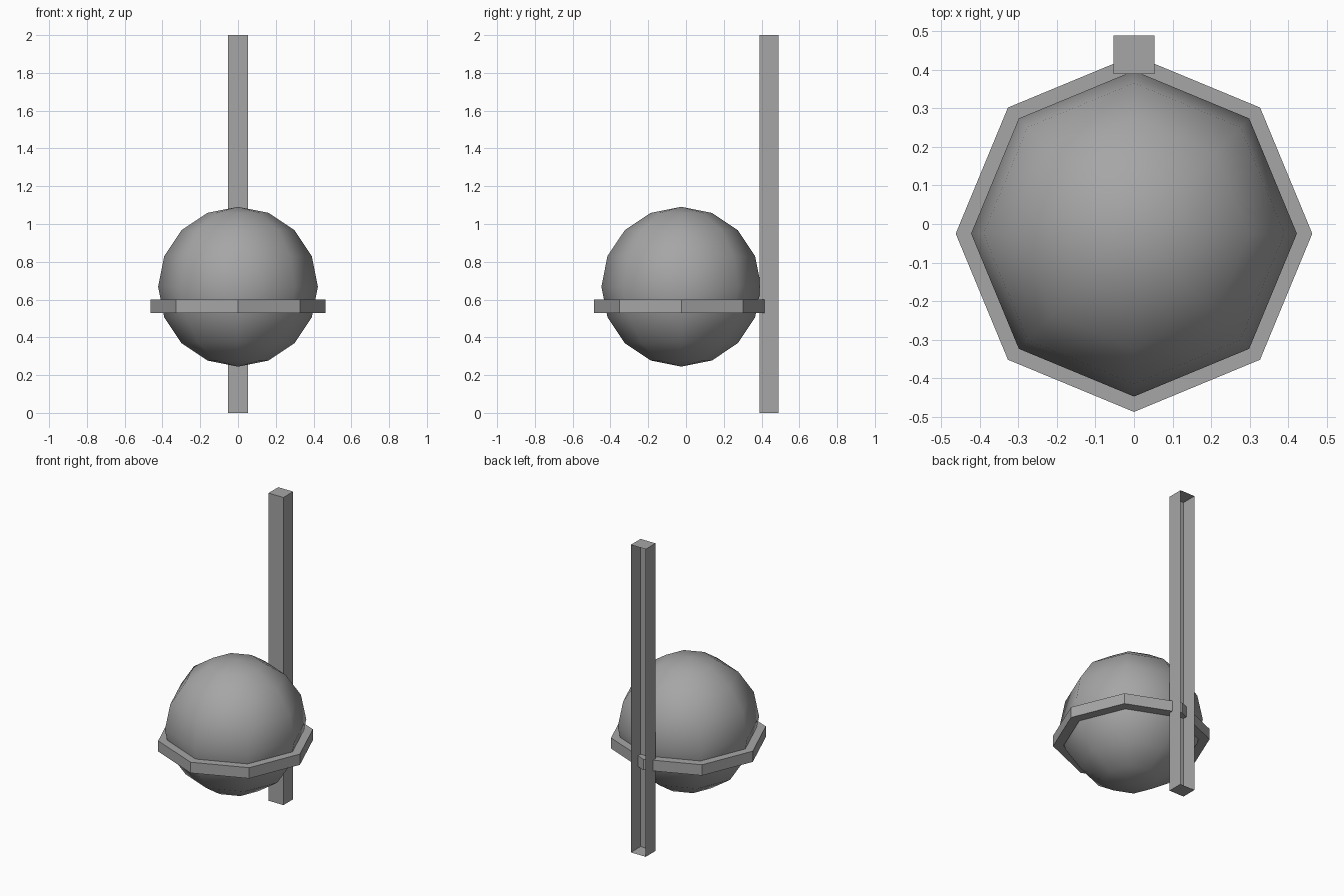
import bpy, bmesh
from math import cos, sin, pi

default = bpy.data.objects.get("Cube")
if default:
    bpy.data.objects.remove(default, do_unlink=True)

GREY = (0.38, 0.38, 0.38, 1)
grey = bpy.data.materials.new("plain grey")
grey.use_nodes = True
grey.diffuse_color = GREY
grey.node_tree.nodes["Principled BSDF"].inputs["Base Color"].default_value = GREY

CENTRE_Y = -0.025
SIDES = 8


def add_object(name, bm, location):
    mesh = bpy.data.meshes.new(name)
    bm.to_mesh(mesh)
    bm.free()
    mesh.materials.append(grey)
    obj = bpy.data.objects.new(name, mesh)
    obj.location = location
    bpy.context.collection.objects.link(obj)
    return obj


# Ball: smooth, eight-sided sphere
bm = bmesh.new()
bmesh.ops.create_uvsphere(bm, u_segments=SIDES, v_segments=SIDES, radius=0.423)
for face in bm.faces:
    face.smooth = True
add_object("ball", bm, (0, CENTRE_Y, 0.668))

# Ring: square section swept around the ball, with flat faces
bm = bmesh.new()
section = [(0.40, 0.53), (0.463, 0.53), (0.463, 0.60), (0.40, 0.60)]
loops = []
for i in range(SIDES):
    a = 2 * pi * i / SIDES
    loops.append([bm.verts.new((r * cos(a), r * sin(a), z)) for r, z in section])
for i in range(SIDES):
    here, after = loops[i], loops[(i + 1) % SIDES]
    for j in range(4):
        k = (j + 1) % 4
        bm.faces.new((here[j], after[j], after[k], here[k]))
bmesh.ops.recalc_face_normals(bm, faces=bm.faces[:])
add_object("ring", bm, (0, CENTRE_Y, 0))

# Post: tall thin-walled channel, open at the back
bm = bmesh.new()
bmesh.ops.create_cube(bm, size=1)
bmesh.ops.scale(bm, vec=(0.107, 0.10, 2), verts=bm.verts[:])
back = [f for f in bm.faces if f.normal.y > 0.9]
bmesh.ops.delete(bm, geom=back, context="FACES_ONLY")
add_object("post", bm, (0, 0.44, 1))
